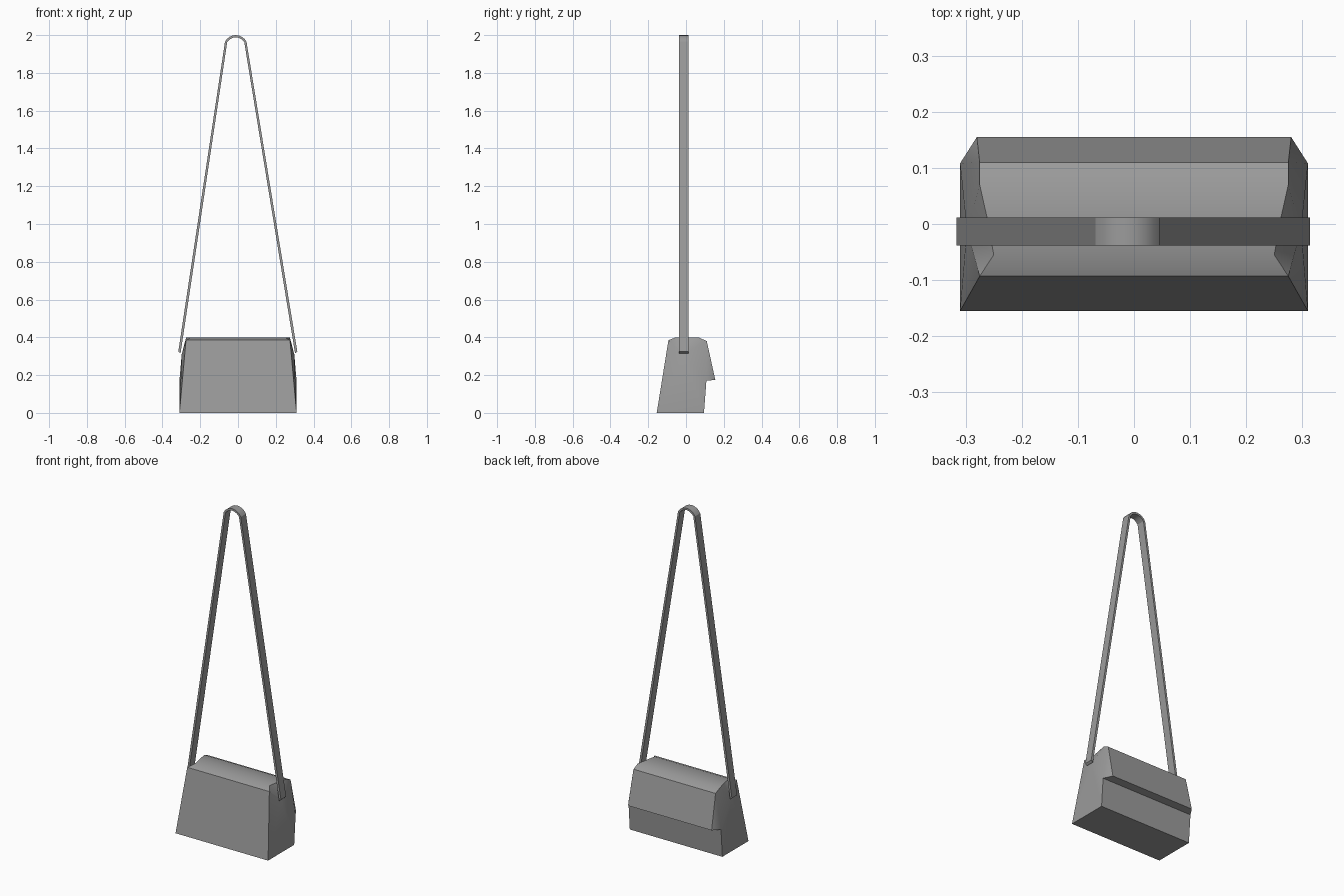
import bpy, bmesh, math
from mathutils import Vector

cube = bpy.data.objects.get("Cube")
if cube:
    bpy.data.objects.remove(cube, do_unlink=True)

GREY = (0.33, 0.33, 0.33, 1)
leather = bpy.data.materials.new("grey leather")
leather.use_nodes = True
leather.diffuse_color = GREY
leather.node_tree.nodes["Principled BSDF"].inputs["Base Color"].default_value = GREY


def finish(bm, name, angle):
    bmesh.ops.recalc_face_normals(bm, faces=bm.faces)
    mesh = bpy.data.meshes.new(name)
    bm.to_mesh(mesh)
    bm.free()
    mesh.materials.append(leather)
    obj = bpy.data.objects.new(name, mesh)
    bpy.context.collection.objects.link(obj)
    bpy.ops.object.select_all(action='DESELECT')
    obj.select_set(True)
    bpy.context.view_layer.objects.active = obj
    bpy.ops.object.shade_smooth_by_angle(angle=math.radians(angle))
    return obj


# Bag with its flap: a closed profile, half width first, lofted across x
profile = [
    (0.31, -0.155, 0.0),     # front bottom
    (0.275, -0.093, 0.385),  # front top
    (0.25, -0.055, 0.4),     # top front
    (0.262, 0.012, 0.4),     # top middle
    (0.275, 0.07, 0.398),    # top back
    (0.275, 0.11, 0.38),     # flap fold
    (0.28, 0.155, 0.175),    # flap lip
    (0.31, 0.108, 0.17),     # under the flap
    (0.31, 0.095, 0.0),      # back bottom
]
bm = bmesh.new()
sides = {s: [bm.verts.new((s * x, y, z)) for x, y, z in profile] for s in (1, -1)}
count = len(profile)
for i in range(count):
    j = (i + 1) % count
    bm.faces.new((sides[1][i], sides[1][j], sides[-1][j], sides[-1][i]))

# End panels: flap cheek, then a fan around the strap anchor
for s, ring in sides.items():
    fold, lip, under = ring[5:8]
    bm.faces.new((fold, lip, under))
    anchor = bm.verts.new((s * 0.298, -0.01, 0.31))
    rim = [v for v in ring if v is not lip]
    for a, b in zip(rim, rim[1:] + rim[:1]):
        bm.faces.new((a, b, anchor))
bag = finish(bm, "bag_body_and_flap", 30)

# The back rolls softly into the base
sharp = bag.data.attributes.get("sharp_edge")
if sharp:
    for edge in bag.data.edges:
        ends = [bag.data.vertices[v].co for v in edge.vertices]
        if all(p.z < 0.01 and p.y > 0.05 for p in ends):
            sharp.data[edge.index].value = False

# Shoulder strap: a flat band following a narrow loop
MIDDLE, HALF, RISE, THICK = -0.012, 0.057, 0.035, 0.012
radius = (HALF ** 2 + RISE ** 2) / (2 * RISE)
spread = math.asin(HALF / radius)
path = [Vector((-0.316, 0, 0.325))]
for k in range(9):
    a = spread * (k / 4 - 1)
    path.append(Vector((MIDDLE + radius * math.sin(a), 0, 2 - radius + radius * math.cos(a))))
path.append(Vector((0.314, 0, 0.325)))

bm = bmesh.new()
rings = []
for i, p in enumerate(path):
    along = (path[min(i + 1, len(path) - 1)] - path[max(i - 1, 0)]).normalized()
    inner = p + Vector((along.z, 0, -along.x)) * THICK
    if i in (0, len(path) - 1):
        inner.z = 0.315
    rings.append([bm.verts.new((q.x, y, q.z)) for q, y in
                  ((p, -0.038), (p, 0.012), (inner, 0.012), (inner, -0.038))])
for a, b in zip(rings, rings[1:]):
    for i in range(4):
        j = (i + 1) % 4
        bm.faces.new((a[i], a[j], b[j], b[i]))
bm.faces.new(rings[0])
bm.faces.new(rings[-1])
finish(bm, "shoulder_strap", 25)
